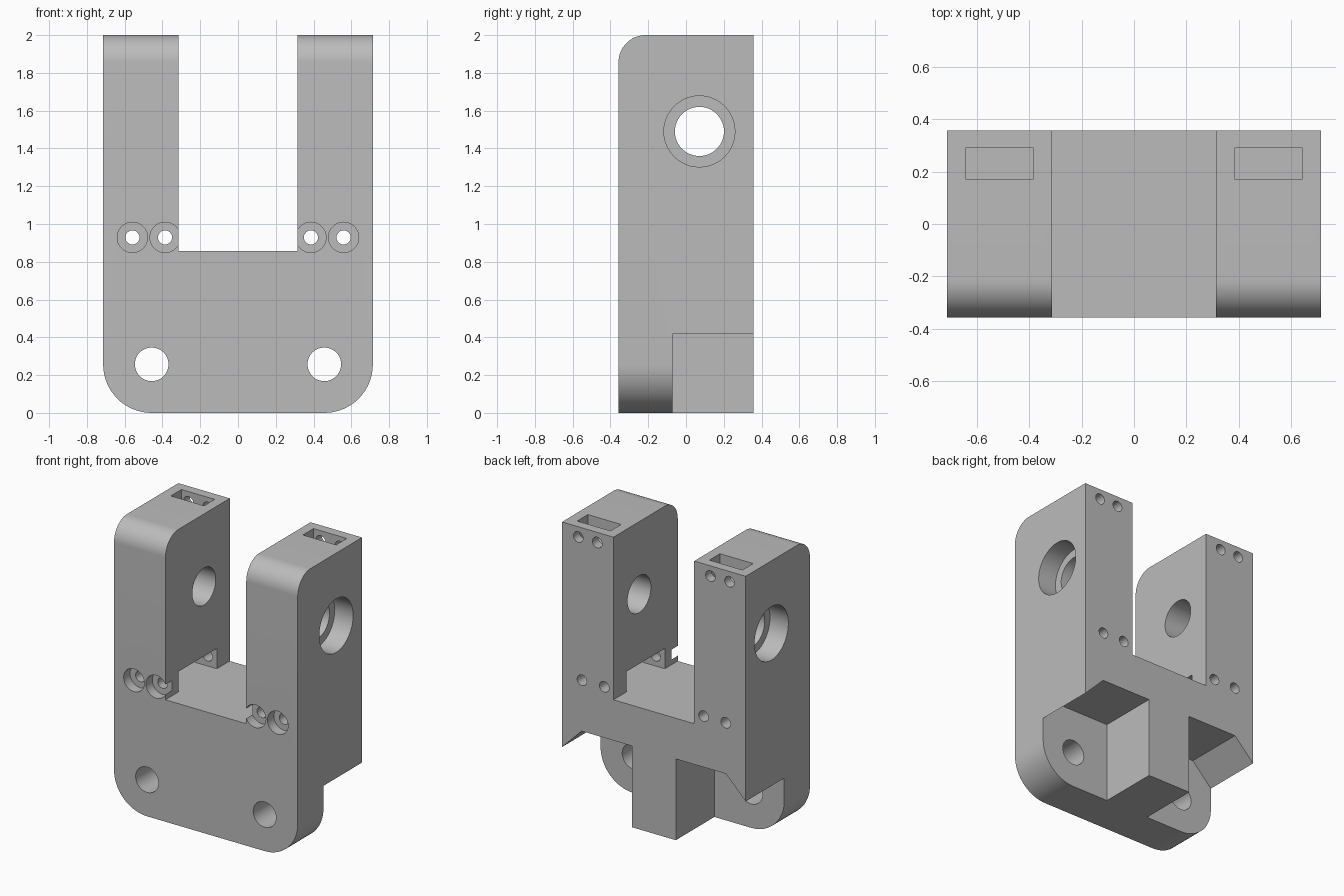
import bpy
import bmesh
from math import cos, sin, pi, radians

cube = bpy.data.objects.get("Cube")
if cube:
    bpy.data.objects.remove(cube, do_unlink=True)

W, D, H = 0.714, 0.357, 2.0        # half width, half depth, height
SLOT_X, SLOT_Z = 0.314, 0.857      # fork opening
CORNER = 0.257                     # lower corner radius
EDGE = 0.143                       # upper front edge radius


def arc(cu, cv, r, start, end, n):
    """Points along an arc, angles in degrees."""
    angles = [radians(start + (end - start) * i / n) for i in range(n + 1)]
    return [(cu + r * cos(a), cv + r * sin(a)) for a in angles]


def circle(cu, cv, r, n=48):
    return arc(cu, cv, r, 0, 360, n)[:-1]


def rect(u0, u1, v0, v1):
    return [(u0, v0), (u1, v0), (u1, v1), (u0, v1)]


def prism(name, outline, axis, a, b):
    """Extrude an outline along an axis from a to b."""
    place = {"x": lambda u, v, w: (w, u, v),
             "y": lambda u, v, w: (u, w, v),
             "z": lambda u, v, w: (u, v, w)}[axis]
    bm = bmesh.new()
    low = [bm.verts.new(place(u, v, a)) for u, v in outline]
    high = [bm.verts.new(place(u, v, b)) for u, v in outline]
    bm.faces.new(low)
    bm.faces.new(high)
    for i in range(len(low)):
        j = (i + 1) % len(low)
        bm.faces.new((low[i], low[j], high[j], high[i]))
    bmesh.ops.recalc_face_normals(bm, faces=bm.faces)
    mesh = bpy.data.meshes.new(name)
    bm.to_mesh(mesh)
    bm.free()
    obj = bpy.data.objects.new(name, mesh)
    bpy.context.collection.objects.link(obj)
    return obj


def cut(outline, axis, a, b):
    """Subtract a prism from the bracket."""
    cutter = prism("cutter", outline, axis, a, b)
    cutter.hide_render = True
    mod = bracket.modifiers.new("cut", "BOOLEAN")
    mod.operation = "DIFFERENCE"
    mod.solver = "EXACT"
    mod.object = cutter
    bpy.context.view_layer.update()
    graph = bpy.context.evaluated_depsgraph_get()
    result = bpy.data.meshes.new_from_object(bracket.evaluated_get(graph))
    bracket.modifiers.clear()
    bracket.data = result
    bpy.data.objects.remove(cutter, do_unlink=True)


# Forked body with rounded lower corners
outline = arc(-W + CORNER, CORNER, CORNER, 180, 270, 16)
outline += arc(W - CORNER, CORNER, CORNER, 270, 360, 16)
outline += [(W, H), (SLOT_X, H), (SLOT_X, SLOT_Z),
            (-SLOT_X, SLOT_Z), (-SLOT_X, H), (-W, H)]
bracket = prism("fork_bracket", outline, "y", -D, D)

# Rounded upper front edge of both arms
edge = arc(-D + EDGE, H - EDGE, EDGE, 90, 180, 16)
edge += [(-D - 0.1, H - EDGE), (-D - 0.1, H + 0.1), (-D + EDGE, H + 0.1)]
cut(edge, "x", -1, 1)

# Cross bore through both arms
cut(circle(0.071, 1.49, 0.13), "x", -1, 1)

for s in (-1, 1):
    # Counterbore on the outer side
    cut(circle(0.071, 1.49, 0.188), "x", s * (W - 0.143), s)

    # Relief behind the mounting plate, with a sloped outer roof
    relief = [(s * 0.171, -0.1), (s * 0.171, 0.571), (s * 0.561, 0.571),
              (s * W, 0.418), (s * 0.9, 0.232), (s * 0.9, -0.1)]
    cut(relief, "y", -0.071, 0.5)

    # Mounting hole
    cut(circle(s * 0.457, 0.257, 0.089), "y", -0.5, 0.1)

    # Side pocket at the foot of the arm
    x0, x1 = sorted((s * 0.29, s * 0.643))
    cut(rect(x0, x1, SLOT_Z, 1.0), "y", -0.214, 0.214)

    # Counterbored screw holes across the foot of the arm
    for x in (0.386, 0.559):
        cut(circle(s * x, 0.929, 0.0375, 24), "y", -0.5, 0.5)
        cut(circle(s * x, 0.929, 0.0804, 32), "y", -0.5, -0.286)

    # Pocket in the top with two screw holes from the back
    x0, x1 = sorted((s * 0.384, s * 0.643))
    cut(rect(x0, x1, 0.172, 0.29), "z", H - 0.143, H + 0.1)
    for x in (0.44, 0.588):
        cut(circle(s * x, 1.928, 0.0375, 24), "y", 0.23, 0.5)

# Single grey material
grey = bpy.data.materials.new("plain_grey")
grey.use_nodes = True
colour = (0.5, 0.5, 0.5, 1)
grey.diffuse_color = colour
grey.node_tree.nodes["Principled BSDF"].inputs["Base Color"].default_value = colour
bracket.data.materials.clear()
bracket.data.materials.append(grey)
for face in bracket.data.polygons:
    face.material_index = 0

bpy.ops.object.select_all(action="DESELECT")
bracket.select_set(True)
bpy.context.view_layer.objects.active = bracket
bpy.ops.object.shade_smooth_by_angle(angle=radians(30))
